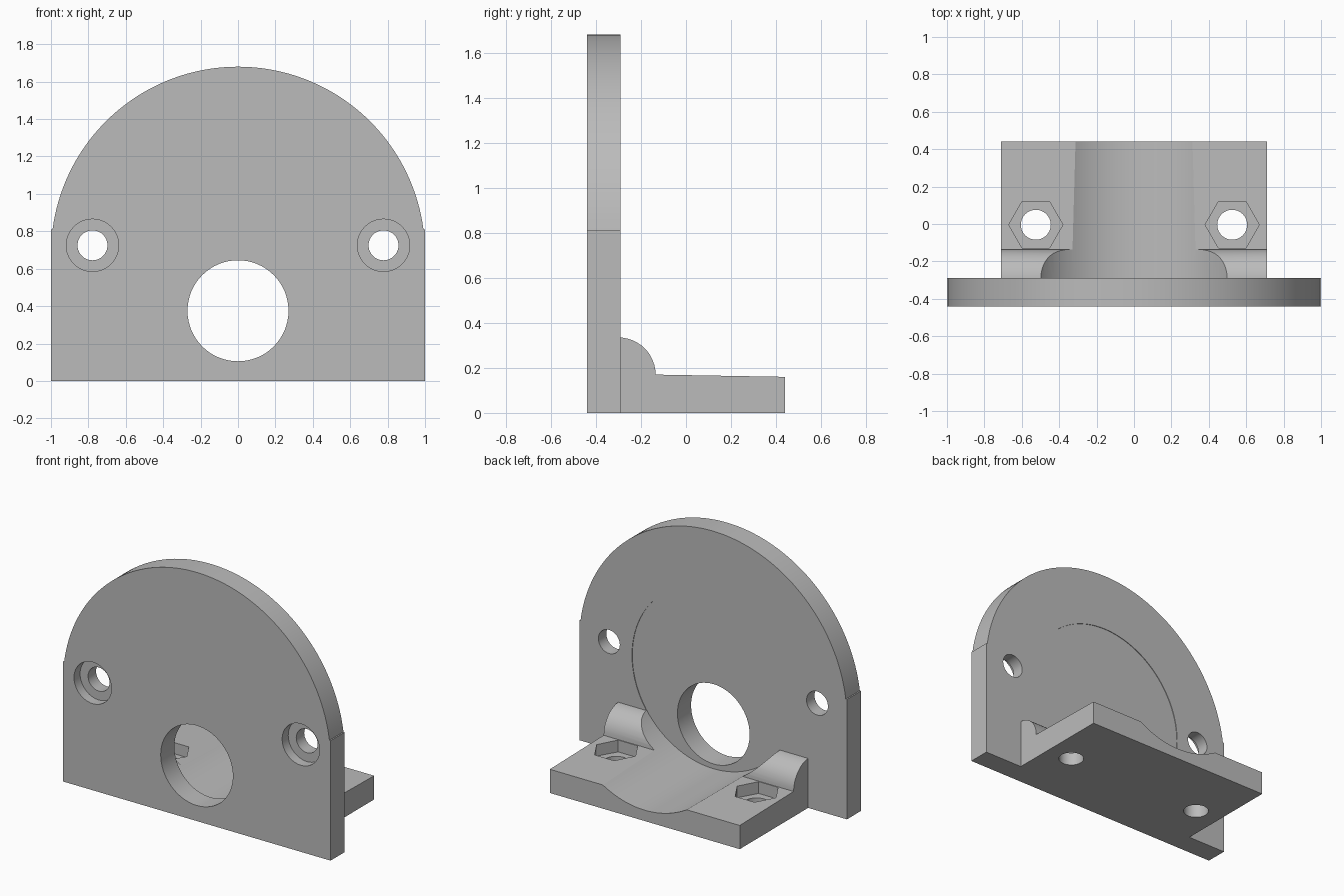
import bpy
import bmesh
from math import sin, cos, pi, radians
from mathutils import Matrix, Vector

cube = bpy.data.objects.get("Cube")
if cube:
    bpy.data.objects.remove(cube, do_unlink=True)

grey = bpy.data.materials.new("plain_grey")
grey.use_nodes = True
grey.diffuse_color = (0.5, 0.5, 0.5, 1)
grey.node_tree.nodes["Principled BSDF"].inputs["Base Color"].default_value = (0.5, 0.5, 0.5, 1)

FRONT, BACK_FACE, BACK = -0.44, -0.29, 0.44   # depth of plate front, plate back, base end
ARC_Z = 0.68                                  # centre height of the round top


def finish(name, bm):
    bmesh.ops.recalc_face_normals(bm, faces=bm.faces)
    mesh = bpy.data.meshes.new(name)
    bm.to_mesh(mesh)
    bm.free()
    mesh.materials.append(grey)
    obj = bpy.data.objects.new(name, mesh)
    bpy.context.collection.objects.link(obj)
    return obj


def extrude(name, points, offset):
    """Solid made by sweeping a closed outline along an offset."""
    bm = bmesh.new()
    face = bm.faces.new([bm.verts.new(p) for p in points])
    ext = bmesh.ops.extrude_face_region(bm, geom=[face])
    moved = [v for v in ext["geom"] if isinstance(v, bmesh.types.BMVert)]
    bmesh.ops.translate(bm, verts=moved, vec=Vector(offset))
    return finish(name, bm)


def cylinder(name, radius, start, end, sides=64):
    """Cylinder, or prism with few sides, between two points."""
    start, end = Vector(start), Vector(end)
    axis = end - start
    turn = axis.to_track_quat("Z", "Y").to_matrix().to_4x4()
    bm = bmesh.new()
    bmesh.ops.create_cone(bm, cap_ends=True, segments=sides, radius1=radius, radius2=radius,
                          depth=axis.length,
                          matrix=Matrix.Translation((start + end) / 2) @ turn)
    return finish(name, bm)


def combine(target, tool, operation="DIFFERENCE"):
    mod = target.modifiers.new("join_or_cut", "BOOLEAN")
    mod.operation, mod.solver, mod.object = operation, "EXACT", tool
    bpy.context.view_layer.objects.active = target
    bpy.ops.object.modifier_apply(modifier=mod.name)
    bpy.data.objects.remove(tool, do_unlink=True)


# Upright plate: square shoulders with a round top
STEPS = 72
outline = [(1, FRONT, 0), (1, FRONT, 0.81)]
for i in range(STEPS + 1):
    a = radians(7.5) + (pi - 2 * radians(7.5)) * i / STEPS
    outline.append((cos(a), FRONT, ARC_Z + sin(a)))
outline += [(-1, FRONT, 0.81), (-1, FRONT, 0)]
bracket = extrude("mounting_bracket", outline, (0, BACK_FACE - FRONT, 0))

# Foot: flat base with a rounded bead against the plate
HALF, TOP, BEAD = 0.71, 0.16, 0.165
profile = [(-HALF, -0.36, 0), (-HALF, BACK, 0), (-HALF, BACK, TOP)]
for i in range(13):
    a = pi / 2 * i / 12
    profile.append((-HALF, -0.3 + BEAD * cos(a), 0.17 + BEAD * sin(a)))
profile.append((-HALF, -0.36, 0.335))
combine(bracket, extrude("foot", profile, (2 * HALF, 0, 0)), "UNION")

# Round body seat scooped out of the foot, just marking the plate
combine(bracket, cylinder("body_seat", 0.607, (0, BACK_FACE - 0.004, ARC_Z), (0, 1, ARC_Z), 96))

# Main opening through the plate
combine(bracket, cylinder("shaft_opening", 0.27, (0, -1, 0.375), (0, 0, 0.375)))

for side in (-1, 1):
    # Counterbored screw holes in the plate
    x, z = side * 0.778, 0.725
    combine(bracket, cylinder("screw_hole", 0.08, (x, -1, z), (x, 0, z), 40))
    combine(bracket, cylinder("counterbore", 0.14, (x, -1, z), (x, FRONT + 0.065, z), 48))
    # Bolt holes with hexagonal nut pockets in the foot
    x, y = side * 0.525, -0.004
    combine(bracket, cylinder("bolt_hole", 0.08, (x, y, -1), (x, y, 1), 40))
    pocket = [(x + 0.145 * cos(k * pi / 3), y + 0.145 * sin(k * pi / 3), 0.09) for k in range(6)]
    combine(bracket, extrude("nut_pocket", pocket, (0, 0, 0.5)))

bpy.ops.object.select_all(action="DESELECT")
bracket.select_set(True)
bpy.context.view_layer.objects.active = bracket
bpy.ops.object.shade_smooth_by_angle(angle=radians(30))
